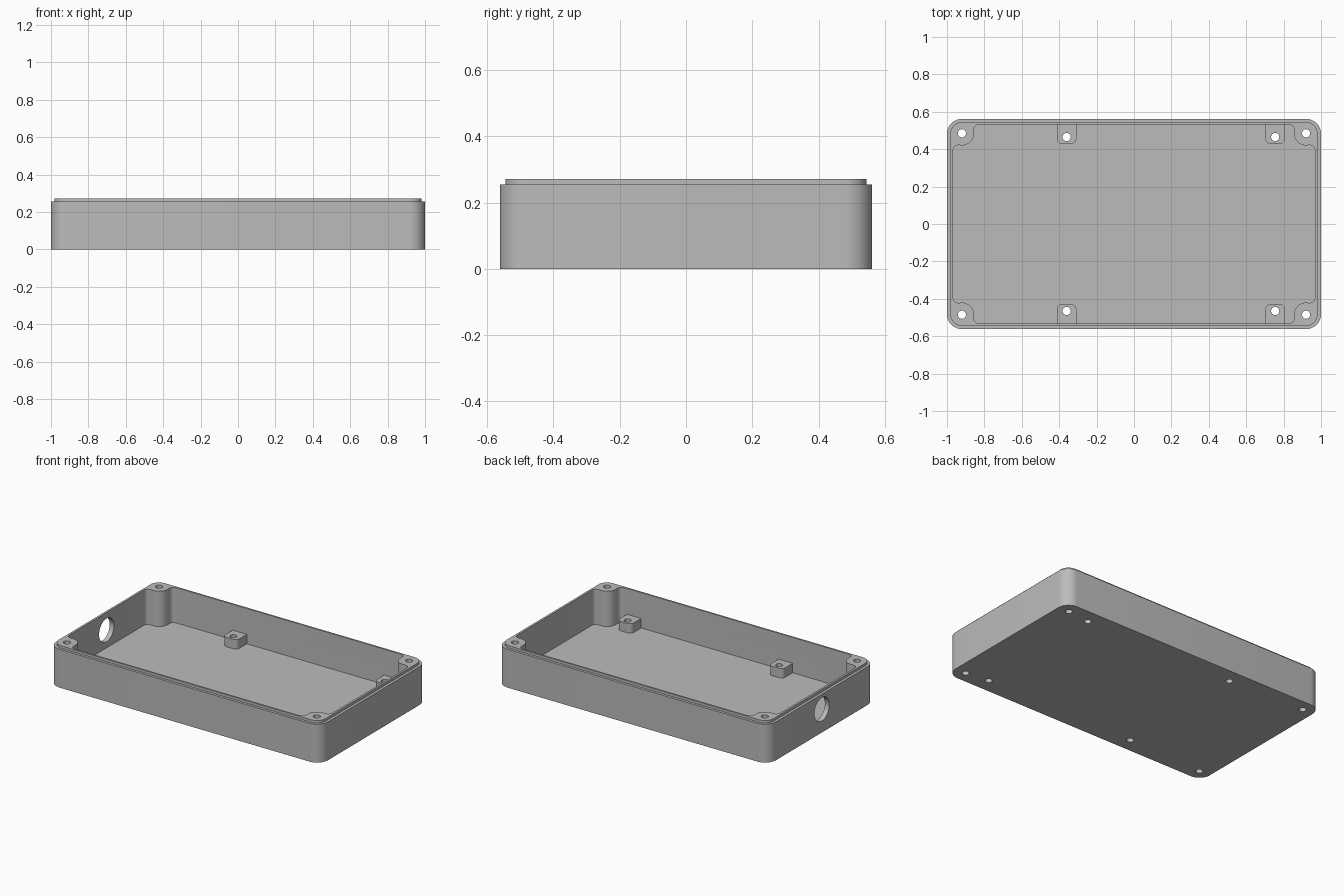
import bpy, bmesh
from math import sin, cos, atan2, sqrt, pi

if "Cube" in bpy.data.objects:
    bpy.data.objects.remove(bpy.data.objects["Cube"])

grey = bpy.data.materials.new("matte grey")
grey.use_nodes = True
colour = (0.5, 0.5, 0.5, 1)
grey.diffuse_color = colour
grey.node_tree.nodes["Principled BSDF"].inputs["Base Color"].default_value = colour

FLOOR, RIM, TOP = 0.037, 0.255, 0.272
BOSS_TOP = 0.1
POST = (0.92, 0.485)
BOSS_X = (-0.36, 0.755)
BOSS_Y = 0.465
SCREW_R = 0.022


def arc(cx, cy, r, a, b, n=10):
    return [(cx + r * cos(a + (b - a) * i / n), cy + r * sin(a + (b - a) * i / n))
            for i in range(n + 1)]


def four_way(q):
    """Complete a counter-clockwise outline from its +x +y quarter."""
    back = q[::-1]
    return (q + [(-x, y) for x, y in back] + [(-x, -y) for x, y in q]
            + [(x, -y) for x, y in back])


def rounded(w, h, r):
    return four_way(arc(w - r, h - r, r, 0, pi / 2))


def stack(name, layers):
    """Solid skinned through (outline, z) layers with equal point counts."""
    bm = bmesh.new()
    rings = [[bm.verts.new((x, y, z)) for x, y in pts] for pts, z in layers]
    for low, high in zip(rings, rings[1:]):
        for i in range(len(low)):
            bm.faces.new((low[i - 1], low[i], high[i], high[i - 1]))
    bm.faces.new(rings[0][::-1])
    bm.faces.new(rings[-1])
    bmesh.ops.recalc_face_normals(bm, faces=bm.faces)
    mesh = bpy.data.meshes.new(name)
    bm.to_mesh(mesh)
    bm.free()
    mesh.materials.append(grey)
    ob = bpy.data.objects.new(name, mesh)
    bpy.context.collection.objects.link(ob)
    return ob


def combine(target, tool, operation):
    bpy.context.view_layer.objects.active = target
    mod = target.modifiers.new(tool.name, "BOOLEAN")
    mod.operation, mod.object, mod.solver = operation, tool, "EXACT"
    bpy.ops.object.modifier_apply(modifier=mod.name)
    bpy.data.objects.remove(tool)


def cavity_outline(w, h, r, f):
    """Inner wall line that swells round the corner screw posts."""
    cx, cy = POST
    x1 = w - f
    y1 = cy - sqrt((r + f) ** 2 - (cx - x1) ** 2)
    y2 = h - f
    x2 = cx - sqrt((r + f) ** 2 - (cy - y2) ** 2)
    a1 = atan2(cy - y1, cx - x1)
    a2 = atan2(cy - y2, cx - x2)
    return four_way(arc(x1, y1, f, 0, a1)
                    + arc(cx, cy, r, a1 + pi, a2 + pi)[1:-1]
                    + arc(x2, y2, f, a2, pi / 2))


# Outer shell with a stepped lip
outer = rounded(1, 0.562, 0.08)
lip = rounded(0.982, 0.545, 0.063)
box = stack("enclosure_base", [(outer, 0), (outer, RIM), (lip, RIM), (lip, TOP)])

# Hollow interior, leaving the corner posts
inner = cavity_outline(0.968, 0.533, 0.065, 0.03)
combine(box, stack("cavity", [(inner, FLOOR), (inner, TOP + 0.1)]), "DIFFERENCE")

# Mounting bosses along the long walls
for bx in BOSS_X:
    for side in (-1, 1):
        half, near, r = 0.052, 0.428, 0.028
        pts = ([(half, 0.548), (-half, 0.548)]
               + arc(-half + r, near + r, r, pi, 1.5 * pi)
               + arc(half - r, near + r, r, 1.5 * pi, 2 * pi))
        pts = [(bx + x, side * y) for x, y in pts]
        boss = stack("boss", [(pts, FLOOR / 2), (pts, BOSS_TOP)])
        combine(box, boss, "UNION")

# Screw holes through posts and bosses
holes = [(sx * POST[0], sy * POST[1]) for sx in (-1, 1) for sy in (-1, 1)]
holes += [(bx, sy * BOSS_Y) for bx in BOSS_X for sy in (-1, 1)]
for x, y in holes:
    ring = arc(x, y, SCREW_R, 0, 2 * pi, 24)[:-1]
    combine(box, stack("screw_hole", [(ring, -0.1), (ring, TOP + 0.1)]), "DIFFERENCE")

# Round cable opening in the right end wall
ring = arc(0, 0, 0.078, 0, 2 * pi, 48)[:-1]
port = stack("cable_opening", [(ring, -0.1), (ring, 0.1)])
port.rotation_euler.y = pi / 2
port.location = (-1, 0, 0.155)
bpy.context.view_layer.update()
combine(box, port, "DIFFERENCE")

# Smooth curved walls, crisp edges
bpy.ops.object.select_all(action="DESELECT")
box.select_set(True)
bpy.context.view_layer.objects.active = box
bpy.ops.object.shade_smooth_by_angle(angle=pi / 6)
